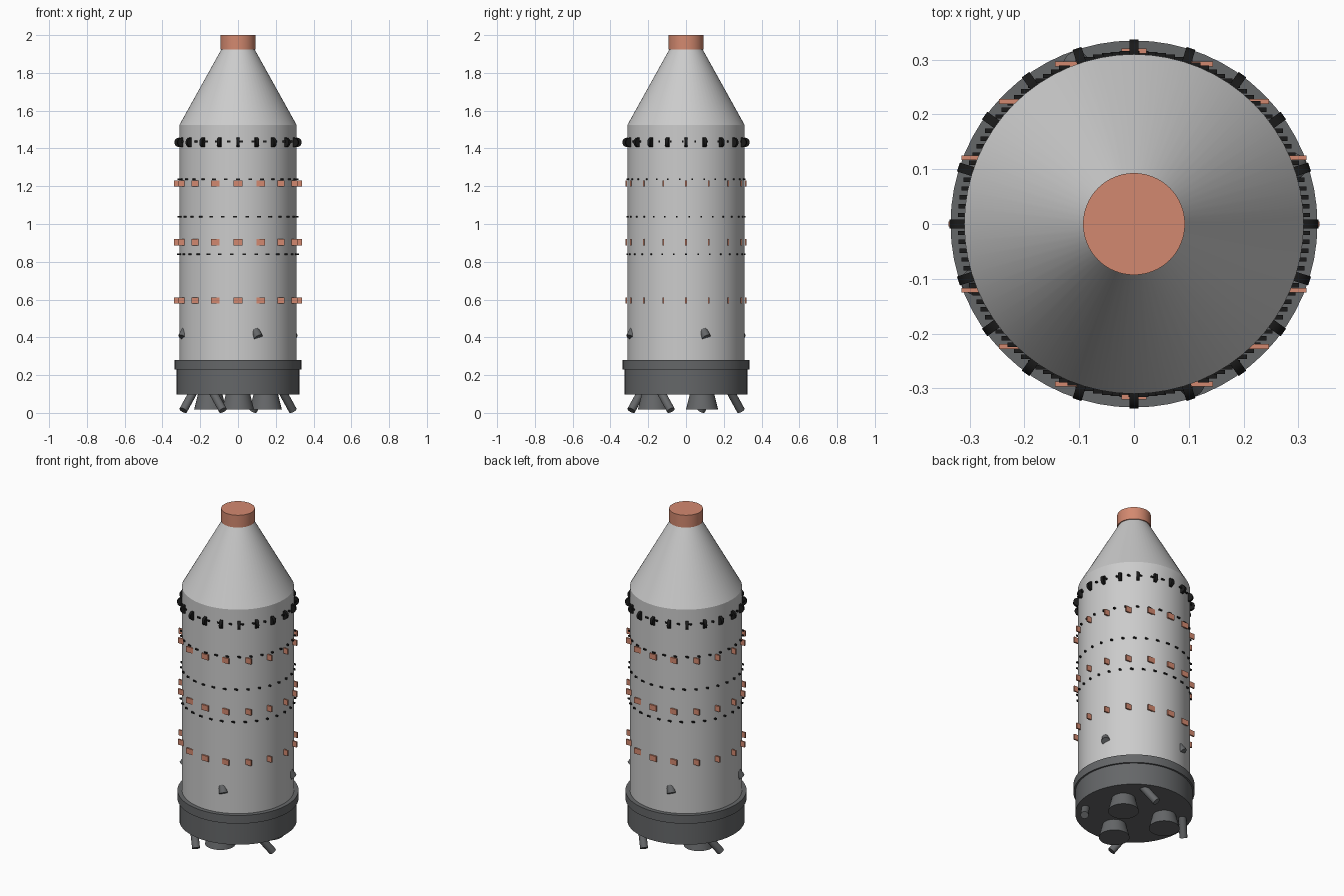
import bpy, bmesh, math
from mathutils import Matrix, Vector

if "Cube" in bpy.data.objects:
    bpy.data.objects.remove(bpy.data.objects["Cube"])


def material(name, rgb):
    m = bpy.data.materials.new(name)
    m.diffuse_color = (*rgb, 1)
    m.use_nodes = True
    m.node_tree.nodes["Principled BSDF"].inputs["Base Color"].default_value = m.diffuse_color
    return m


LIGHT = material("light_grey", (0.55, 0.56, 0.58))
DARK = material("dark_grey", (0.13, 0.135, 0.14))
COPPER = material("copper", (0.65, 0.25, 0.16))
BLACK = material("black", (0.01, 0.01, 0.01))


def finish(name, bm, mat, smooth=True):
    bmesh.ops.recalc_face_normals(bm, faces=bm.faces)
    mesh = bpy.data.meshes.new(name)
    bm.to_mesh(mesh)
    bm.free()
    ob = bpy.data.objects.new(name, mesh)
    bpy.context.collection.objects.link(ob)
    mesh.materials.append(mat)
    if smooth:
        bpy.ops.object.select_all(action='DESELECT')
        ob.select_set(True)
        bpy.context.view_layer.objects.active = ob
        bpy.ops.object.shade_smooth_by_angle(angle=math.radians(25))
    return ob


def lathe(name, profile, mat, sides=64, centre=(0, 0)):
    """Closed solid of revolution from (radius, z) points, bottom to top."""
    bm = bmesh.new()
    rings = []
    for r, z in profile:
        rings.append([bm.verts.new((centre[0] + r * math.cos(2 * math.pi * i / sides),
                                    centre[1] + r * math.sin(2 * math.pi * i / sides), z))
                      for i in range(sides)])
    for a, b in zip(rings, rings[1:]):
        for i in range(sides):
            j = (i + 1) % sides
            bm.faces.new((a[i], a[j], b[j], b[i]))
    bm.faces.new(rings[0][::-1])
    bm.faces.new(rings[-1])
    return finish(name, bm, mat)


def box_ring(name, count, radius, z, size, mat, phase=0.0):
    """Axis-aligned small boxes placed around the hull."""
    bm = bmesh.new()
    for i in range(count):
        a = 2 * math.pi * i / count + phase
        pos = (radius * math.cos(a), radius * math.sin(a), z)
        bmesh.ops.create_cube(bm, size=1, matrix=Matrix.Translation(pos) @ Matrix.Diagonal((*size, 1)))
    return finish(name, bm, mat, smooth=False)


def rod_set(name, end, direction, length, radius, mat):
    """Four tilted rods, a quarter turn apart, ending at the given point."""
    bm = bmesh.new()
    d = Vector(direction).normalized()
    tilt = d.to_track_quat('Z', 'Y').to_matrix().to_4x4()
    place = Matrix.Translation(Vector(end) - d * length / 2) @ tilt
    for k in range(4):
        bmesh.ops.create_cone(bm, cap_ends=True, segments=24, radius1=radius, radius2=radius,
                              depth=length, matrix=Matrix.Rotation(k * math.pi / 2, 4, 'Z') @ place)
    return finish(name, bm, mat)


# Hull with conical nose, and nose cap
lathe("hull", [(0.31, 0.25), (0.31, 1.525), (0.085, 1.93)], LIGHT)
lathe("nose_cap", [(0.093, 1.925), (0.093, 2.0)], COPPER)

# Base skirt and collar
lathe("base_skirt", [(0.325, 0.097), (0.325, 0.24)], DARK)
lathe("base_collar", [(0.335, 0.23), (0.335, 0.28)], DARK)

# Three main engine bells
for k in range(3):
    a = math.radians(-90 + 120 * k)
    lathe(f"engine_bell_{k + 1}", [(0.085, 0.018), (0.062, 0.11)], DARK, 32,
          (0.17 * math.cos(a), 0.17 * math.sin(a)))

# Tilted steering rods under the base and half-sunk vents on the hull
rod_set("steering_rods", (-0.08, -0.29, 0.0135), (0.55, -0.55, -1), 0.14, 0.022, DARK)
rod_set("hull_vents", (0.108, -0.294, 0.40), (0.5, -0.5, -1), 0.12, 0.024, DARK)

# Ring of black wheels standing on edge around the shoulder
bm = bmesh.new()
for i in range(20):
    m = (Matrix.Rotation(i * math.pi / 10, 4, 'Z') @ Matrix.Translation((0.312, 0, 1.432))
         @ Matrix.Rotation(math.pi / 2, 4, 'X'))
    bmesh.ops.create_cone(bm, cap_ends=True, segments=24, radius1=0.025, radius2=0.025,
                          depth=0.017, matrix=m)
finish("shoulder_wheels", bm, BLACK)

# Rows of copper plates
for k, z in enumerate((0.595, 0.903, 1.215)):
    box_ring(f"copper_plates_{k + 1}", 16, 0.316, z, (0.046, 0.009, 0.033), COPPER)

# Rows of small black studs
for k, z in enumerate((0.84, 1.038, 1.237, 1.437)):
    box_ring(f"black_studs_{k + 1}", 30, 0.312, z, (0.02, 0.008, 0.009), BLACK,
             math.radians(3 * k))
